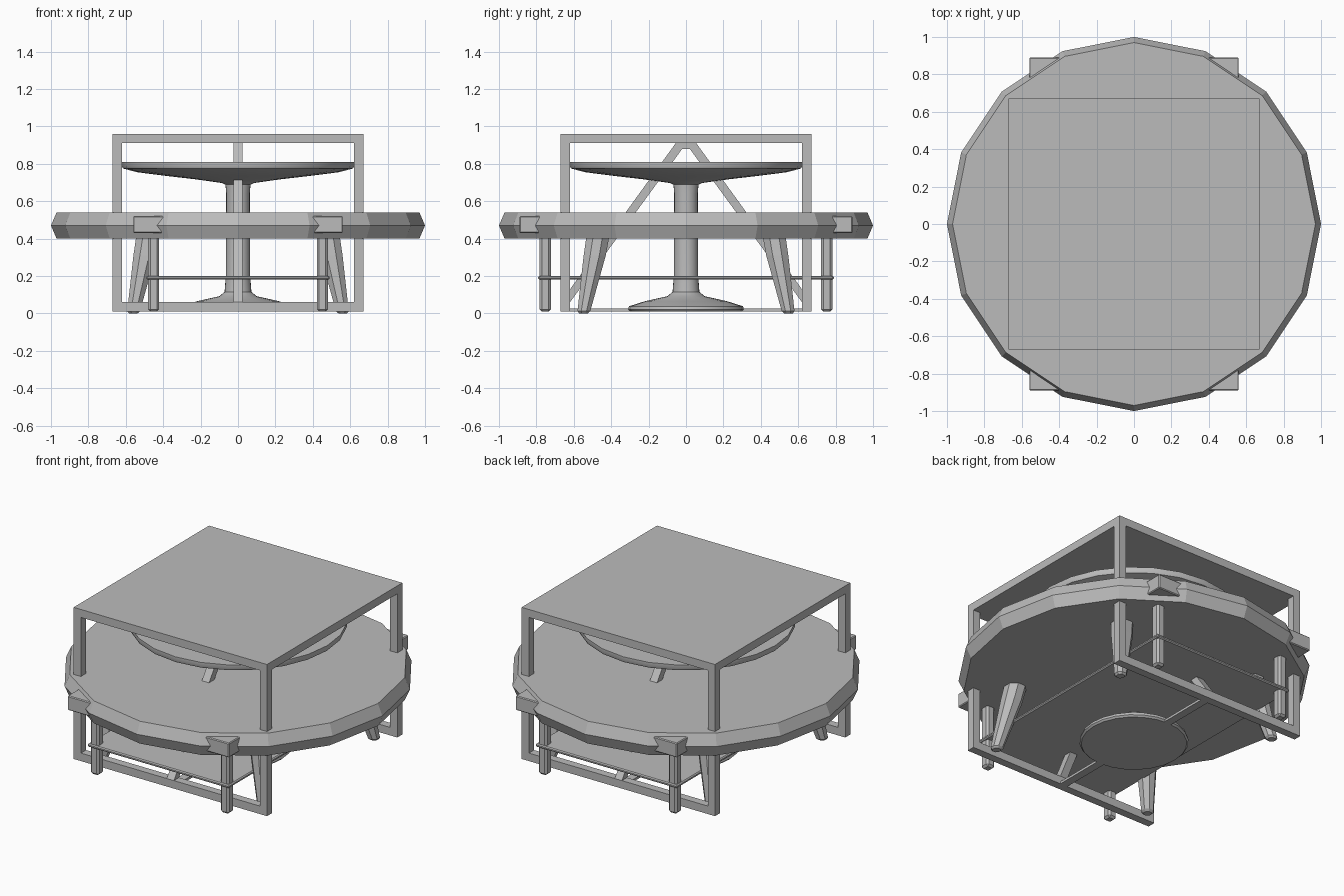
import bpy, bmesh, math
from mathutils import Vector

cube = bpy.data.objects.get("Cube")
if cube:
    bpy.data.objects.remove(cube, do_unlink=True)

grey = bpy.data.materials.new("plain_grey")
grey.use_nodes = True
GREY = (0.5, 0.5, 0.5, 1)
grey.diffuse_color = GREY
grey.node_tree.nodes["Principled BSDF"].inputs["Base Color"].default_value = GREY


def finish(name, bm, bevel=0, smooth=False):
    """Turn a bmesh into a named, coloured object."""
    bmesh.ops.recalc_face_normals(bm, faces=bm.faces)
    mesh = bpy.data.meshes.new(name)
    bm.to_mesh(mesh)
    bm.free()
    mesh.materials.append(grey)
    obj = bpy.data.objects.new(name, mesh)
    bpy.context.collection.objects.link(obj)
    if bevel:
        mod = obj.modifiers.new("bevel", "BEVEL")
        mod.width = bevel
        mod.segments = 1
    if smooth:
        bpy.ops.object.select_all(action='DESELECT')
        obj.select_set(True)
        bpy.context.view_layer.objects.active = obj
        bpy.ops.object.shade_smooth_by_angle(angle=math.radians(30))
    return obj


def box(name, low, high, bevel=0):
    bm = bmesh.new()
    bmesh.ops.create_cube(bm, size=1)
    for v in bm.verts:
        v.co = Vector([(a + b) / 2 + c * (b - a) for a, b, c in zip(low, high, v.co)])
    return finish(name, bm, bevel)


def loft(name, rings, sides, turn=0, smooth=False):
    """Skin capped polygon rings given as (x, y, z, radius)."""
    bm = bmesh.new()
    loops = []
    for x, y, z, r in rings:
        angles = [turn + math.tau * i / sides for i in range(sides)]
        loops.append([bm.verts.new((x + r * math.cos(a), y + r * math.sin(a), z))
                      for a in angles])
    for a, b in zip(loops, loops[1:]):
        for i in range(sides):
            j = (i + 1) % sides
            bm.faces.new((a[i], a[j], b[j], b[i]))
    bm.faces.new(loops[0][::-1])
    bm.faces.new(loops[-1])
    return finish(name, bm, smooth=smooth)


def lathe(name, profile, sides, smooth=False):
    return loft(name, [(0, 0, z, r) for r, z in profile], sides, smooth=smooth)


corners = [(sx, sy) for sx in (-1, 1) for sy in (-1, 1)]

# Tall square table: top, posts, floor rails
box("square_top", (-0.67, -0.67, 0.91), (0.67, 0.67, 0.96))
for sx, sy in corners:
    x, y = sorted((sx * 0.62, sx * 0.67)), sorted((sy * 0.62, sy * 0.67))
    box("square_post", (x[0], y[0], 0.06), (x[1], y[1], 0.91))
for s in (-1, 1):
    y = sorted((s * 0.62, s * 0.67))
    box("floor_rail", (-0.67, y[0], 0.01), (0.67, y[1], 0.06))

    # Sloping brace from the rail to the middle of the top
    bm = bmesh.new()
    outline = [(0.67, 0.06), (0.62, 0.06), (0.02, 0.88), (0, 0.88), (0, 0.91), (0.055, 0.91)]
    sections = [[bm.verts.new((x, s * y, z)) for y, z in outline] for x in (-0.025, 0.025)]
    for ring in sections:
        bm.faces.new(ring)
    for i in range(len(outline)):
        j = (i + 1) % len(outline)
        bm.faces.new((sections[0][i], sections[0][j], sections[1][j], sections[1][i]))
    finish("sloping_brace", bm)
box("floor_strip", (-0.025, -0.62, 0.01), (0.025, 0.62, 0.025))

# Round faceted table with splayed tapering legs
lathe("round_top", [(0.97, 0.40), (1.0, 0.47), (0.97, 0.54)], 16)
for sx, sy in corners:
    loft("tapered_leg", [(sx * 0.56, sy * 0.548, 0, 0.025), (sx * 0.558, sy * 0.546, 0.012, 0.037),
                         (sx * 0.5, sy * 0.488, 0.31, 0.064), (sx * 0.482, sy * 0.47, 0.42, 0.066)],
         8, math.pi / 8)

# Rectangular table: top, shelf, chamfered legs
box("long_top", (-0.56, -0.89, 0.43), (0.56, 0.89, 0.52), 0.005)
box("long_shelf", (-0.49, -0.79, 0.18), (0.49, 0.79, 0.2), 0.006)
for sx, sy in corners:
    x, y = sorted((sx * 0.422, sx * 0.48)), sorted((sy * 0.722, sy * 0.782))
    box("long_leg", (x[0], y[0], 0.01), (x[1], y[1], 0.44), 0.012)

# Pedestal table: base, column and dished top
lathe("pedestal", [(0.3, 0.01), (0.31, 0.02), (0.305, 0.038), (0.22, 0.065), (0.1, 0.092),
                   (0.072, 0.115), (0.065, 0.2), (0.063, 0.64), (0.068, 0.7)], 24, True)
lathe("dish_top", [(0.07, 0.69), (0.085, 0.697), (0.22, 0.716), (0.4, 0.737), (0.54, 0.755),
                   (0.615, 0.775), (0.62, 0.785), (0.62, 0.81)], 24, True)
